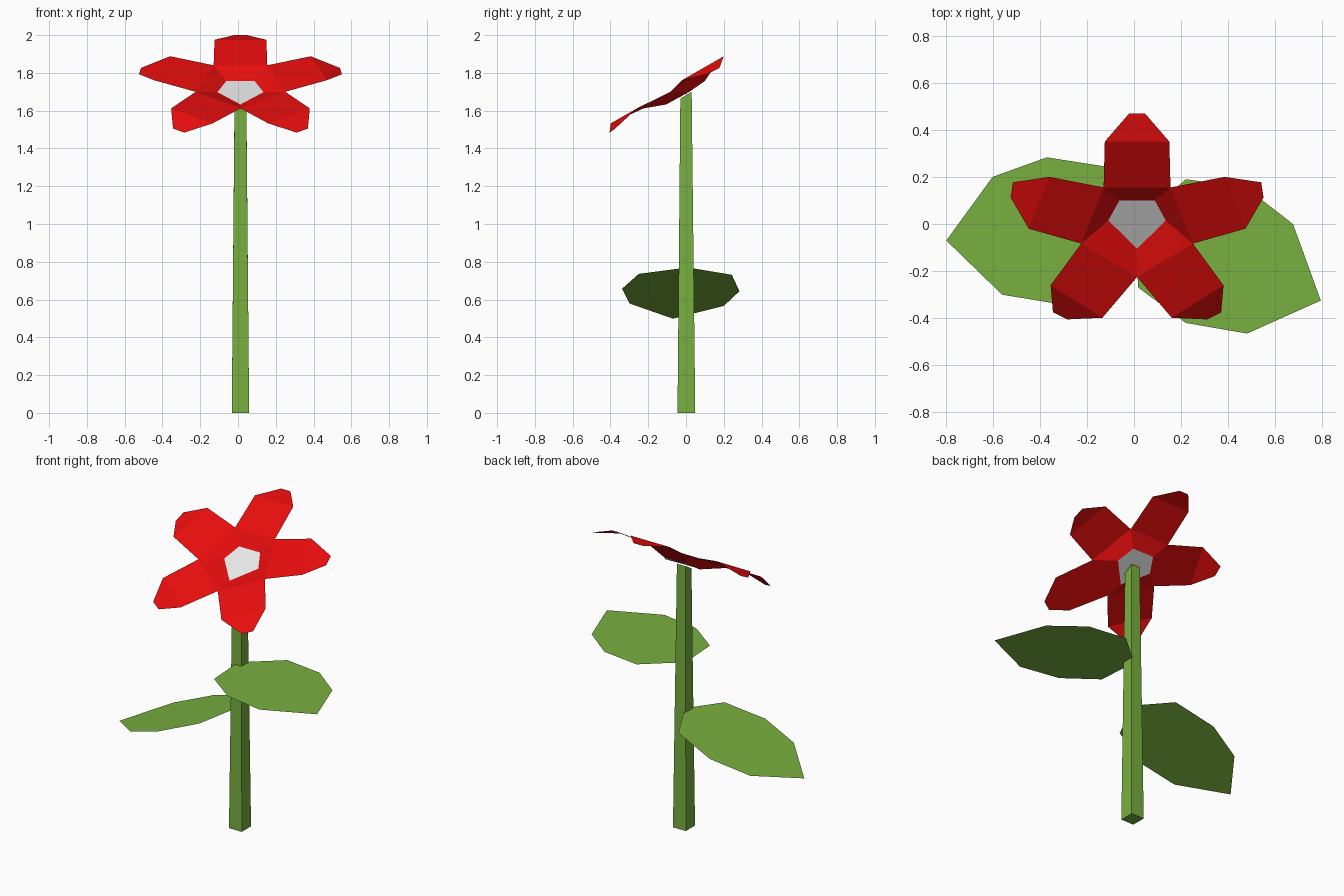
import bpy
import bmesh
from mathutils import Vector

cube = bpy.data.objects.get("Cube")
if cube:
    bpy.data.objects.remove(cube, do_unlink=True)


def make_material(name, colour):
    mat = bpy.data.materials.new(name)
    mat.use_nodes = True
    mat.diffuse_color = (*colour, 1)
    mat.node_tree.nodes["Principled BSDF"].inputs["Base Color"].default_value = (*colour, 1)
    return mat


red = make_material("petal red", (0.8, 0.004, 0.004))
grey = make_material("centre grey", (0.8, 0.8, 0.8))
green = make_material("leaf green", (0.19, 0.43, 0.05))


def build(name, polygons, mat, upward=True):
    """Join polygons into one flat-shaded object, facing upward if it is a sheet."""
    bm = bmesh.new()
    for points in polygons:
        bm.faces.new([bm.verts.new(p) for p in points])
    bmesh.ops.remove_doubles(bm, verts=bm.verts, dist=0.001)
    bm.normal_update()
    if upward:
        for face in bm.faces:
            if face.normal.z < 0:
                face.normal_flip()
    else:
        bmesh.ops.recalc_face_normals(bm, faces=bm.faces)
    mesh = bpy.data.meshes.new(name)
    bm.to_mesh(mesh)
    bm.free()
    mesh.materials.append(mat)
    obj = bpy.data.objects.new(name, mesh)
    bpy.context.collection.objects.link(obj)
    return obj


def mirror(p):
    """Reflect a point across the stem's middle plane."""
    return Vector((2 * MID - p[0], p[1], p[2]))


MID = 0.013

# Flower: five-sided centre, collar corners around it, and petal edges
centre_rear = (0.088, 0.1, 1.757)
centre_side = (0.135, 0.015, 1.698)
centre_front = (MID, -0.105, 1.633)
collar_rear = (0.155, 0.155, 1.84)
collar_side = (0.25, -0.083, 1.7)
collar_front = (MID, -0.225, 1.612)
rear_mid, rear_tip = (0.15, 0.35, 1.975), (0.046, 0.47, 2.0)
side_mid = [(0.385, 0.2, 1.888), (0.473, -0.02, 1.762)]
side_tip = [(0.54, 0.177, 1.826), (0.55, 0.113, 1.793)]
front_mid = [(0.38, -0.26, 1.612), (0.16, -0.398, 1.533)]
front_tip = [(0.37, -0.375, 1.505), (0.31, -0.405, 1.484)]


def petal(base, mid, tip):
    """Two strips of a petal, from collar to tip."""
    return [[base[0], mid[0], mid[1], base[1]],
            [mid[0], tip[0], tip[1], mid[1]]]


def pair(p):
    return [p, mirror(p)]


half = petal([collar_rear, collar_side], side_mid, side_tip)
half += petal([collar_side, collar_front], front_mid, front_tip)
half += [[centre_rear, collar_rear, collar_side, centre_side],
         [centre_side, collar_side, collar_front, centre_front]]
whole = petal(pair(collar_rear), pair(rear_mid), pair(rear_tip))
whole += [[centre_rear, mirror(centre_rear), mirror(collar_rear), collar_rear]]
build("petals", half + [[mirror(p) for p in f] for f in half] + whole, red)

build("flower_centre", [[centre_rear, centre_side, centre_front,
                         mirror(centre_side), mirror(centre_rear)]], grey)

# Stem: tapered square post with its top slanted to meet the flower
corners = [(-1, -1), (1, -1), (1, 1), (-1, 1)]
bottom = [(MID + 0.046 * i, 0.002 + 0.047 * j, 0) for i, j in corners]
top = [(MID + 0.031 * i, 0.03 * j, 1.682 + 0.018 * j) for i, j in corners]
walls = [[bottom[k - 1], bottom[k], top[k], top[k - 1]] for k in range(len(corners))]
build("stem", walls + [bottom, top], green, upward=False)

# Leaves: flat sheets, one level and one drooping
upper = [(0, 0), (0.22, 0.19), (0.475, 0.155), (0.675, 0),
         (0.793, -0.325), (0.48, -0.465), (0.22, -0.42), (0.018, -0.27)]
lower = [(0, 0.01), (-0.115, 0.243), (-0.37, 0.283), (-0.6, 0.2),
         (-0.797, -0.07), (-0.56, -0.3), (-0.33, -0.338), (-0.1, -0.25)]
build("upper_leaf", [[(x, y, 1.063) for x, y in upper]], green)
build("lower_leaf", [[(x, y, 0.77 + 0.34 * x) for x, y in lower]], green)
